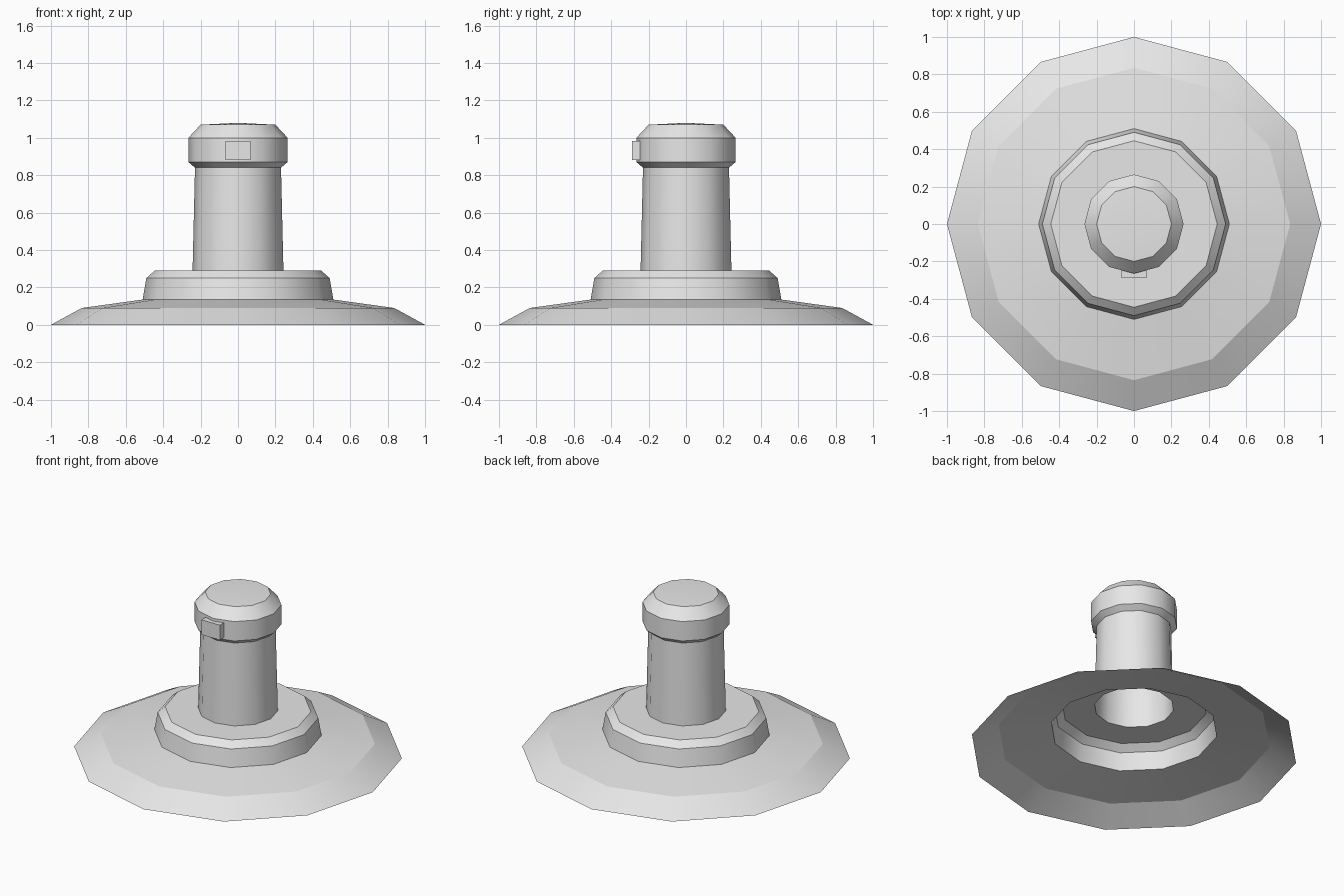
import bpy
import bmesh
from math import cos, sin, tau

if "Cube" in bpy.data.objects:
    bpy.data.objects.remove(bpy.data.objects["Cube"], do_unlink=True)

SIDES = 12


def material(name, colour):
    mat = bpy.data.materials.new(name)
    mat.use_nodes = True
    mat.diffuse_color = colour
    mat.node_tree.nodes["Principled BSDF"].inputs["Base Color"].default_value = colour
    return mat


grey = material("light grey", (0.8, 0.8, 0.8, 1))


def finish(name, bm):
    mesh = bpy.data.meshes.new(name)
    bm.to_mesh(mesh)
    bm.free()
    mesh.materials.append(grey)
    obj = bpy.data.objects.new(name, mesh)
    bpy.context.collection.objects.link(obj)
    return obj


def lathe(name, profile, cap_height=None):
    """Open shell turned around z: smooth around, crisp at each ring."""
    bm = bmesh.new()
    rings = [[bm.verts.new((r * cos(tau * i / SIDES), r * sin(tau * i / SIDES), z))
              for i in range(SIDES)] for r, z in profile]
    for low, high in zip(rings, rings[1:]):
        for i in range(SIDES):
            j = (i + 1) % SIDES
            bm.faces.new((low[i], low[j], high[j], high[i]))
    if cap_height:
        tip = bm.verts.new((0, 0, cap_height))
        for i in range(SIDES):
            bm.faces.new((rings[-1][i], rings[-1][(i + 1) % SIDES], tip))
    for face in bm.faces:
        face.smooth = True
    for ring in rings:
        for i in range(SIDES):
            bm.edges.get((ring[i - 1], ring[i])).smooth = False
    return finish(name, bm)


# Wide sloping base plate
lathe("base_plate", [(1, 0), (0.835, 0.09), (0.51, 0.135)])

# Raised collar with a chamfered rim and a flat top around the column
lathe("collar", [(0.51, 0.135), (0.49, 0.25), (0.445, 0.29), (0.243, 0.29)])

# Tapered hollow column
lathe("column", [(0.243, 0.29), (0.23, 0.84)])

# Flared head with a slightly domed top
lathe("head", [(0.23, 0.84), (0.265, 0.87), (0.265, 1.0), (0.2, 1.07)], 1.08)

# Small block on the front of the head
bm = bmesh.new()
bmesh.ops.create_cube(bm, size=1)
bmesh.ops.scale(bm, vec=(0.136, 0.06, 0.1), verts=bm.verts)
bmesh.ops.translate(bm, vec=(0, -0.26, 0.932), verts=bm.verts)
finish("front_block", bm)
